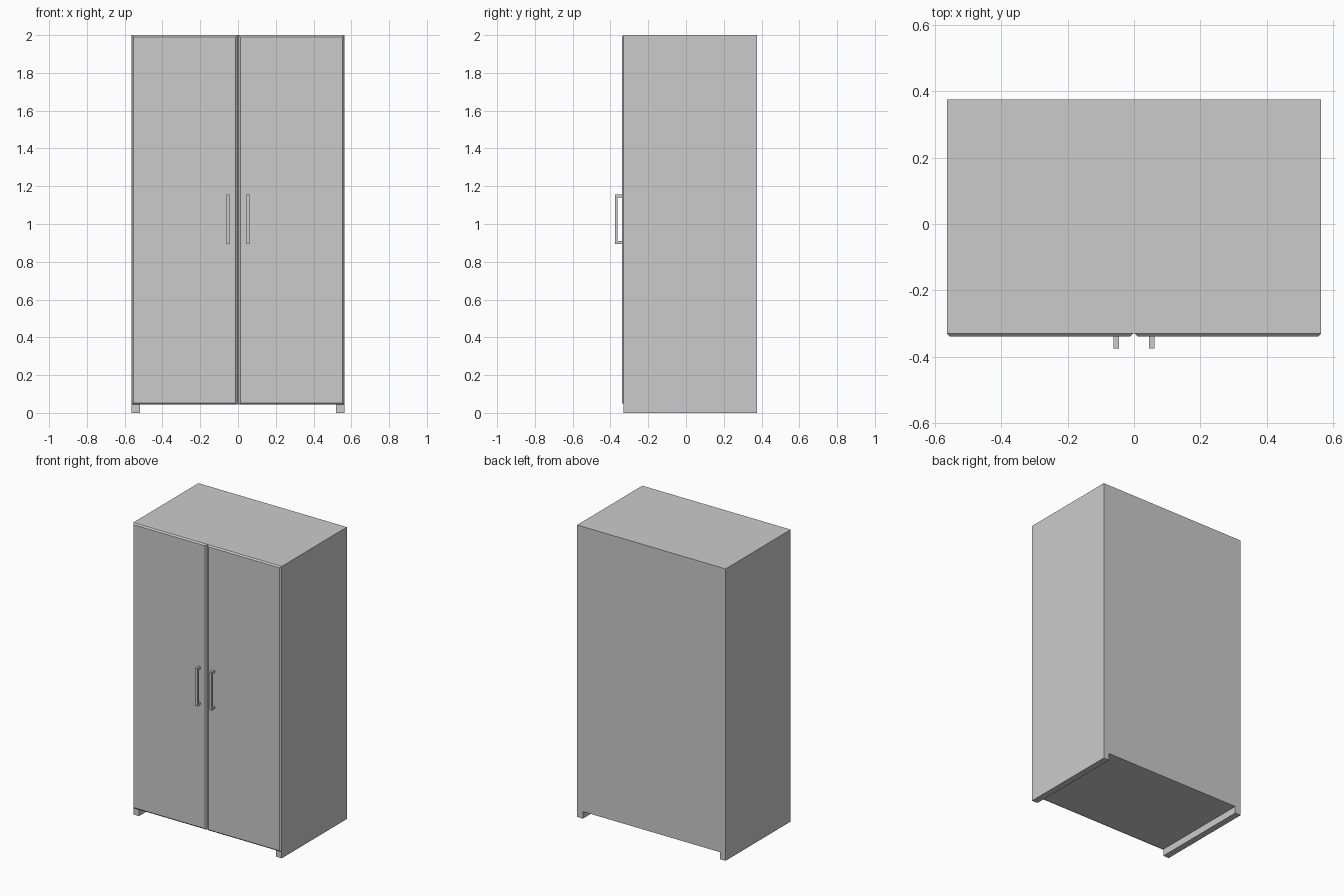
import bpy

if "Cube" in bpy.data.objects:
    bpy.data.objects.remove(bpy.data.objects["Cube"])

W, BACK, FRONT = 0.5625, 0.375, -0.33
FACE = -0.339          # front plane of the doors
FOOT_H, FOOT_W = 0.048, 0.044


def extrude(name, profile, axis, a, b):
    """Extrude a closed 2D profile along x ('x': points are y,z) or y ('y': points are x,z)."""
    def put(p, t):
        return (t, p[0], p[1]) if axis == 'x' else (p[0], t, p[1])
    n = len(profile)
    verts = [put(p, a) for p in profile] + [put(p, b) for p in profile]
    faces = [list(range(n)), list(range(2 * n - 1, n - 1, -1))]
    faces += [[(i + 1) % n, i, n + i, n + (i + 1) % n] for i in range(n)]
    mesh = bpy.data.meshes.new(name)
    mesh.from_pydata(verts, [], faces)
    obj = bpy.data.objects.new(name, mesh)
    bpy.context.collection.objects.link(obj)
    # consistent outward normals
    import bmesh
    bm = bmesh.new()
    bm.from_mesh(mesh)
    bmesh.ops.recalc_face_normals(bm, faces=bm.faces)
    bm.to_mesh(mesh)
    bm.free()
    return obj


# Carcass whose side panels run down to the floor as runners
u = W - FOOT_W
extrude("cabinet_body", [(-W, 0), (-u, 0), (-u, FOOT_H), (u, FOOT_H),
                         (u, 0), (W, 0), (W, 2), (-W, 2)], 'y', FRONT, BACK)

for side, label in ((-1, "left"), (1, "right")):
    # Door slab with chamfered front edges
    x0, x1 = sorted((side * 0.003, side * W))
    z0, z1, c = 0.044, 2.0, 0.009
    door = extrude(label + "_door", [(x0, z0), (x1, z0), (x1, z1), (x0, z1)],
                   'y', FACE, FRONT)
    for v in door.data.vertices:
        if v.co.y < (FACE + FRONT) / 2:
            v.co.x += c if v.co.x < (x0 + x1) / 2 else -c
            v.co.z += c if v.co.z < 1 else -c

    # C-shaped pull handle
    hx, hw, lo, hi, t = side * 0.0535, 0.008, 0.895, 1.155, 0.014
    out, inn = -0.375, -0.363
    extrude(label + "_handle", [(FACE, lo), (out, lo), (out, hi), (FACE, hi),
                                (FACE, hi - t), (inn, hi - t),
                                (inn, lo + t), (FACE, lo + t)],
            'x', hx - hw, hx + hw)
